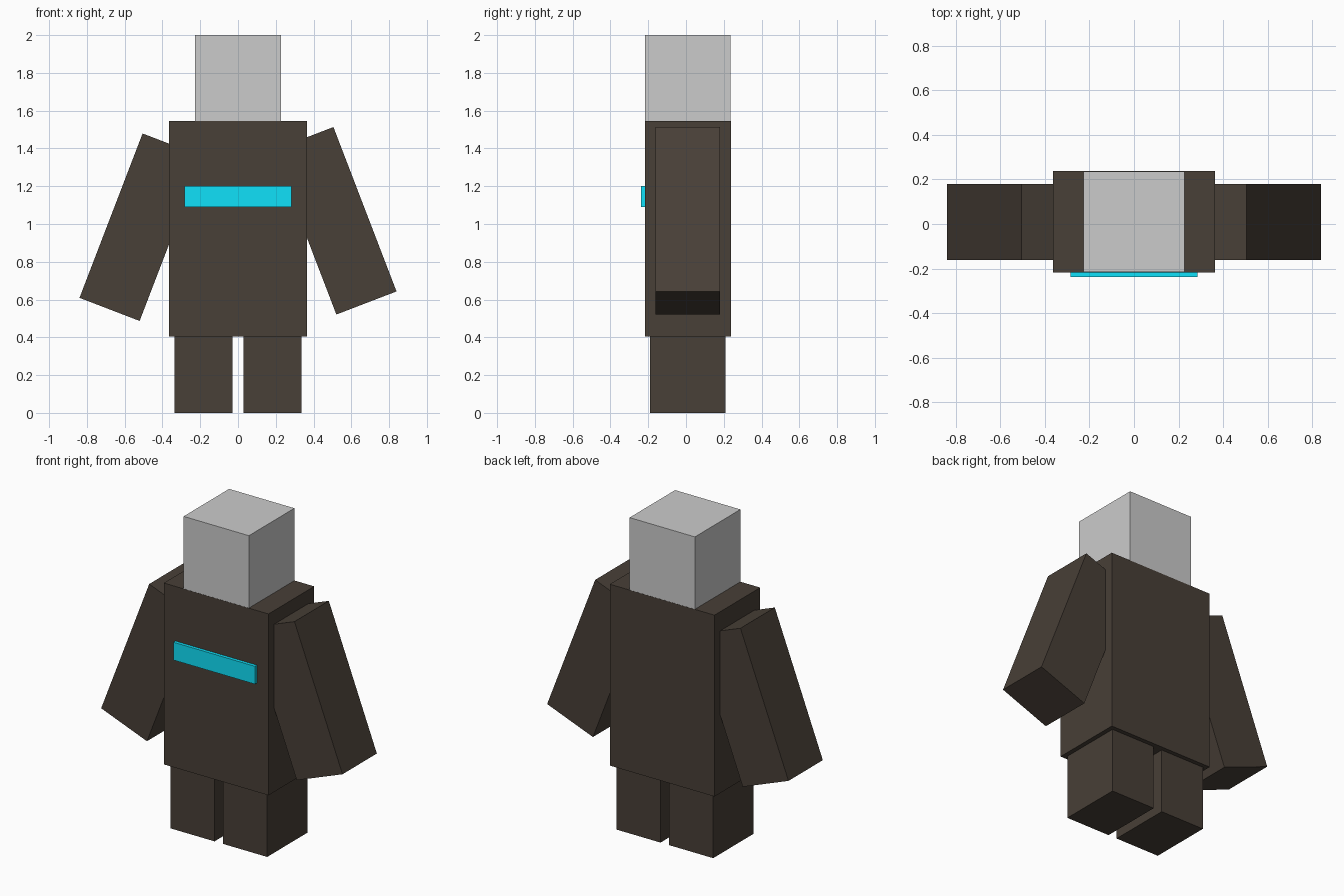
import bpy
from math import radians

if "Cube" in bpy.data.objects:
    bpy.data.objects.remove(bpy.data.objects["Cube"])


def material(name, color):
    mat = bpy.data.materials.new(name)
    mat.diffuse_color = (*color, 1)
    mat.use_nodes = True
    mat.node_tree.nodes["Principled BSDF"].inputs["Base Color"].default_value = mat.diffuse_color
    return mat


def box(name, center, size, mat=None, tilt=0):
    bpy.ops.mesh.primitive_cube_add(size=1, location=center)
    ob = bpy.context.object
    ob.name = name
    ob.scale = size
    bpy.ops.object.transform_apply(location=False, rotation=False, scale=True)
    ob.rotation_euler.y = radians(tilt)
    if mat:
        ob.data.materials.append(mat)
    return ob


brown = material("dark_brown", (0.065, 0.05, 0.038))
cyan = material("cyan", (0.005, 0.75, 0.95))
Y = 0.01  # common depth centre of the body parts

# Torso, and the head whose base is sunk into it
box("torso", (0, Y, 0.975), (0.728, 0.454, 1.14), brown)
box("head", (0, Y, 1.715), (0.454, 0.452, 0.57))

# Bright strip across the chest
box("chest_strip", (0, -0.222, 1.146), (0.568, 0.03, 0.112), cyan)

# Legs and splayed arms; the right arm sits slightly higher
for side, x, arm_z in (("left", -1, 0.983), ("right", 1, 1.017)):
    box(side + "_leg", (x * 0.183, Y, 0.2025), (0.306, 0.4, 0.405), brown)
    box(side + "_arm", (x * 0.513, Y, arm_z), (0.341, 0.341, 0.932), brown, tilt=-x * 21)
